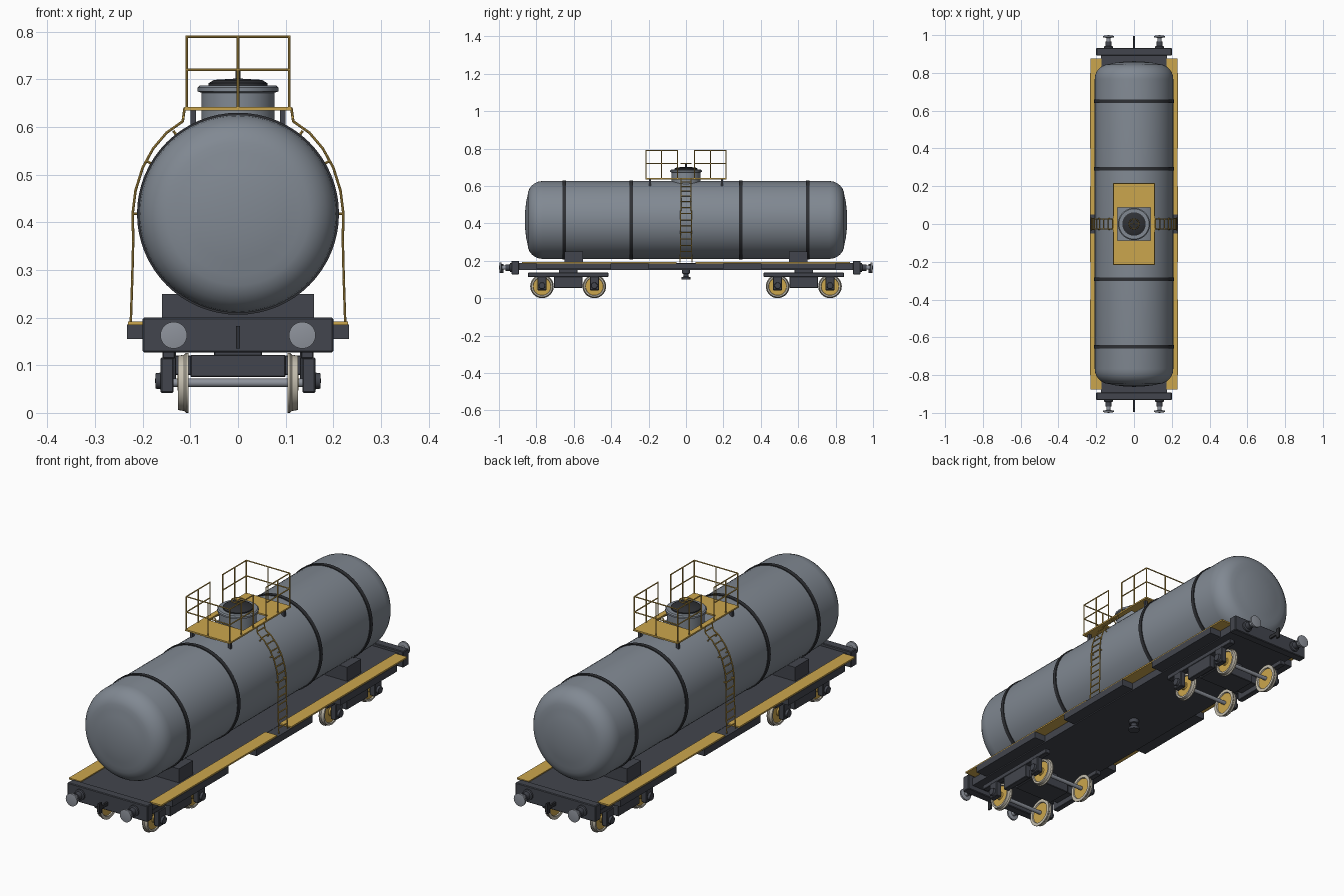
import bpy, bmesh, math
from mathutils import Vector, Matrix

if "Cube" in bpy.data.objects:
    bpy.data.objects.remove(bpy.data.objects["Cube"])


def material(name, rgb):
    m = bpy.data.materials.new(name)
    m.diffuse_color = (*rgb, 1)
    m.use_nodes = True
    m.node_tree.nodes["Principled BSDF"].inputs["Base Color"].default_value = m.diffuse_color
    return m


GREY = material("tank grey", (0.22, 0.25, 0.29))
DARK = material("frame dark grey", (0.055, 0.06, 0.075))
BLACK = material("strap black", (0.028, 0.03, 0.035))
YELLOW = material("safety yellow", (0.60, 0.38, 0.075))
CREAM = material("wheel rim cream", (0.56, 0.52, 0.43))
STEEL = material("bare steel", (0.27, 0.29, 0.33))

AXIS = {"x": Matrix.Rotation(math.pi / 2, 4, "Y"),
        "y": Matrix.Rotation(-math.pi / 2, 4, "X"),
        "z": Matrix.Identity(4)}


def finish(name, bm, *mats, smooth=True):
    bmesh.ops.recalc_face_normals(bm, faces=bm.faces)
    me = bpy.data.meshes.new(name)
    bm.to_mesh(me)
    bm.free()
    ob = bpy.data.objects.new(name, me)
    bpy.context.collection.objects.link(ob)
    for m in mats:
        me.materials.append(m)
    if smooth:
        bpy.ops.object.select_all(action="DESELECT")
        ob.select_set(True)
        bpy.context.view_layer.objects.active = ob
        bpy.ops.object.shade_smooth_by_angle(angle=math.radians(35))
    return ob


def add_box(bm, x, y, z):
    """Box from (min, max) ranges."""
    c = [(a + b) / 2 for a, b in (x, y, z)]
    s = [abs(b - a) for a, b in (x, y, z)]
    bmesh.ops.create_cube(bm, size=1, matrix=Matrix.Translation(c) @ Matrix.Diagonal((*s, 1)))


def boxes(name, mat, ranges, bevel=0.0):
    bm = bmesh.new()
    for r in ranges:
        add_box(bm, *r)
    ob = finish(name, bm, mat, smooth=False)
    if bevel:
        mod = ob.modifiers.new("edge bevel", "BEVEL")
        mod.width, mod.segments = bevel, 1
    return ob


def add_lathe(bm, prof, axis, loc, seg=32):
    """Revolve (radius, height) points around an axis; the ends close at radius 0."""
    mat = Matrix.Translation(loc) @ AXIS[axis]
    rings = []
    for r, h in prof:
        n = seg if r > 0 else 1
        rings.append([bm.verts.new(mat @ Vector((r * math.cos(2 * math.pi * i / seg),
                                                r * math.sin(2 * math.pi * i / seg), h)))
                      for i in range(n)])
    for a, b in zip(rings, rings[1:]):
        for i in range(seg):
            j = (i + 1) % seg
            quad = [a[i % len(a)], a[j % len(a)], b[j % len(b)], b[i % len(b)]]
            bm.faces.new(list(dict.fromkeys(quad)))


def lathes(name, mat, prof, axis, locs, seg=32):
    bm = bmesh.new()
    for l in locs:
        add_lathe(bm, prof, axis, l, seg)
    return finish(name, bm, mat)


def disc(r, a, b):
    return [(0, a), (r, a), (r, b), (0, b)]


def rods(name, mat, paths, r, seg=8):
    bm = bmesh.new()
    for path in paths:
        for p, q in zip(path, path[1:]):
            p, q = Vector(p), Vector(q)
            d = q - p
            m = Matrix.Translation((p + q) / 2) @ d.to_track_quat("Z", "Y").to_matrix().to_4x4()
            bmesh.ops.create_cone(bm, cap_ends=True, segments=seg, radius1=r, radius2=r,
                                  depth=d.length + r * 0.6, matrix=m)
    return finish(name, bm, mat)


S = (-1, 1)
R, ZC = 0.208, 0.418

# tank shell with domed ends
end = [(0, 0.862), (0.05, 0.86), (0.1, 0.854), (0.13, 0.847)]
end += [(0.13 + 0.078 * math.sin(t), 0.767 + 0.08 * math.cos(t))
        for t in [math.radians(a) for a in range(15, 91, 15)]]
lathes("tank_shell", GREY, end + [(r, -h) for r, h in reversed(end)], "y", [(0, 0, ZC)], 64)

# straps around the tank
strap = [(R - 0.004, -0.009), (R + 0.004, -0.009), (R + 0.004, 0.009), (R - 0.004, 0.009)]
lathes("tank_straps", BLACK, strap, "y", [(0, y, ZC) for y in (-0.65, -0.293, 0.293, 0.65)], 64)

# filling dome, lid and handwheel
lathes("filling_dome", GREY, [(0, 0.58), (0.077, 0.58), (0.077, 0.672), (0.085, 0.675),
                              (0.085, 0.683), (0.08, 0.687), (0, 0.687)], "z", [(0, 0, 0)], 48)
lathes("dome_lid", BLACK, [(0, 0.685), (0.062, 0.685), (0.062, 0.692), (0.05, 0.699),
                           (0, 0.702)], "z", [(0, 0, 0)], 48)
lathes("handwheel_stem", DARK, disc(0.005, 0.69, 0.722), "z", [(0, 0, 0)], 12)
ring = [(0.027 * math.cos(a * math.pi / 8), 0.027 * math.sin(a * math.pi / 8), 0.72) for a in range(17)]
rods("handwheel", YELLOW, [ring, [ring[0], ring[8]], [ring[4], ring[12]]], 0.0025)

# underframe, buffer beams, saddles
boxes("underframe", DARK, [((-0.176, 0.176), (-0.9, 0.9), (0.15, 0.187))])
boxes("buffer_beams", DARK, [((-0.2, 0.2), (s * 0.893, s * 0.932), (0.127, 0.2)) for s in S], 0.003)
boxes("tank_saddles", DARK, [((-0.16, 0.16), (s * 0.55, s * 0.65), (0.18, 0.25)) for s in S])

# side walkways and the brackets beneath them
boxes("walkways", YELLOW, [((sx * 0.172, sx * 0.231), (sy * 0.05, sy * 0.877), (0.185, 0.192))
                           for sx in S for sy in S])
boxes("walkway_brackets", DARK, [((sx * 0.17, sx * 0.233), (y - 0.2, y + 0.2), (0.155, 0.186))
                                 for sx in S for y in (-0.6, 0, 0.6)])

# buffers and coupling hooks
for s, where in zip(S, ("front", "back")):
    at = [(x, 0, 0.163) for x in (-0.135, 0.135)]
    lathes(where + "_buffer_sleeves", DARK, [(0, s * 0.92), (0.024, s * 0.92), (0.024, s * 0.94),
                                             (0.017, s * 0.943), (0.017, s * 0.965), (0, s * 0.965)], "y", at, 24)
    lathes(where + "_buffer_plungers", STEEL, [(0, s * 0.96), (0.011, s * 0.96), (0.011, s * 0.985),
                                               (0.028, s * 0.988), (0.028, s * 0.996), (0, s)], "y", at, 32)
    boxes(where + "_coupling_hook", BLACK, [((-0.004, 0.004), (s * 0.93, s * 0.995), (0.152, 0.166)),
                                            ((-0.004, 0.004), (s * 0.975, s * 0.995), (0.135, 0.182))])

# outlet valve under the middle
lathes("outlet_valve", DARK, [(0, 0.1), (0.024, 0.1), (0.024, 0.112), (0.014, 0.115),
                              (0.014, 0.13), (0.022, 0.132), (0.022, 0.155), (0, 0.155)], "z", [(0, 0, 0)], 24)

# wheels: cream rims, yellow discs picked by radius
axles = [-0.77, -0.49, 0.49, 0.77]
ZW = 0.063
bm = bmesh.new()
for y in axles:
    for s in S:
        prof = [(0, 0.109), (0.047, 0.109), (0.049, 0.104), (0.063, 0.104), (0.063, 0.109),
                (0.059, 0.113), (0.057, 0.126), (0.049, 0.126), (0.047, 0.121), (0.018, 0.121),
                (0.016, 0.127), (0, 0.127)]
        add_lathe(bm, [(r, s * h) for r, h in prof], "x", (0, y, ZW), 40)
for f in bm.faces:
    far = max(min(math.hypot(v.co.y - y, v.co.z - ZW) for y in axles) for v in f.verts)
    f.material_index = 1 if far < 0.048 else 0
finish("wheels", bm, CREAM, YELLOW)
lathes("axles", STEEL, disc(0.009, -0.14, 0.14), "x", [(0, y, ZW) for y in axles], 16)

# bogies: side frames, bolsters, axle boxes
for s, where in zip(S, ("front", "back")):
    c = s * 0.63
    parts = [((-0.1, 0.1), (c - 0.06, c + 0.06), (0.075, 0.122)),
             ((-0.05, 0.05), (c - 0.05, c + 0.05), (0.12, 0.152))]
    for sx in S:
        parts += [((sx * 0.132, sx * 0.158), (c - 0.215, c + 0.215), (0.114, 0.136)),
                  ((sx * 0.13, sx * 0.156), (c - 0.076, c + 0.076), (0.055, 0.13)),
                  ((sx * 0.09, sx * 0.135), (c - 0.05, c + 0.05), (0.08, 0.12))]
    boxes(where + "_bogie_frame", DARK, parts, 0.002)
boxes("axle_boxes", DARK, [((s * 0.135, s * 0.163), (y - 0.024, y + 0.024), (0.042, 0.116))
                           for s in S for y in axles], 0.003)
for s, side in zip(S, ("left", "right")):
    lathes(side + "_axle_caps", DARK, [(0, s * 0.16), (0.018, s * 0.16), (0.016, s * 0.173), (0, s * 0.174)],
           "x", [(0, y, 0.067) for y in axles], 20)

# platform around the dome, with legs
PX, PY, PZ = 0.112, 0.217, 0.642
boxes("platform", YELLOW,
      [((-PX, PX), (s * 0.088, s * PY), (0.635, PZ)) for s in S] +
      [((s * 0.088, s * PX), (-0.088, 0.088), (0.635, PZ)) for s in S])
boxes("platform_legs", DARK, [((sx * 0.088, sx * 0.1), (sy * 0.186, sy * 0.198), (0.585, 0.636))
                              for sx in S for sy in S])

# platform railings: a U shape at each end
rails = []
for s in S:
    for z in (0.72, 0.79):
        rails.append([(-0.108, s * 0.045, z), (-0.108, s * 0.214, z), (0.108, s * 0.214, z), (0.108, s * 0.045, z)])
    posts = [(0, 0.214)] + [(sx * 0.108, y) for sx in S for y in (0.045, 0.13, 0.214)]
    rails += [[(x, s * y, 0.64), (x, s * y, 0.79)] for x, y in posts]
rods("platform_railings", YELLOW, rails, 0.0027)

# ladders following the tank on both sides
curve = [(0.112, 0.64), (0.116, 0.612), (0.15, 0.588), (0.178, 0.555), (0.2, 0.515),
         (0.215, 0.467), (0.221, 0.42), (0.22, 0.36), (0.222, 0.28), (0.225, 0.192)]
ladder, pts = [], [Vector(p) for p in curve]
rungs, carry = [], 0.02
for p, q in zip(pts, pts[1:]):
    length = (q - p).length
    while carry < length:
        rungs.append(p.lerp(q, carry / length))
        carry += 0.034
    carry -= length
for sx in S:
    for sy in S:
        ladder.append([(sx * x, sy * (0.026 + 0.012 * (0.64 - z)), z) for x, z in curve])
        # stand-offs to the tank
        for a in (0, 30, 52):
            d = Vector((math.cos(math.radians(a)), math.sin(math.radians(a))))
            ladder.append([(sx * d.x * k, sy * 0.028, ZC + d.y * k) for k in (0.2, 0.22)])
    ladder += [[(sx * p.x, -0.028, p.y), (sx * p.x, 0.028, p.y)] for p in rungs]
rods("ladders", YELLOW, ladder, 0.0027)
